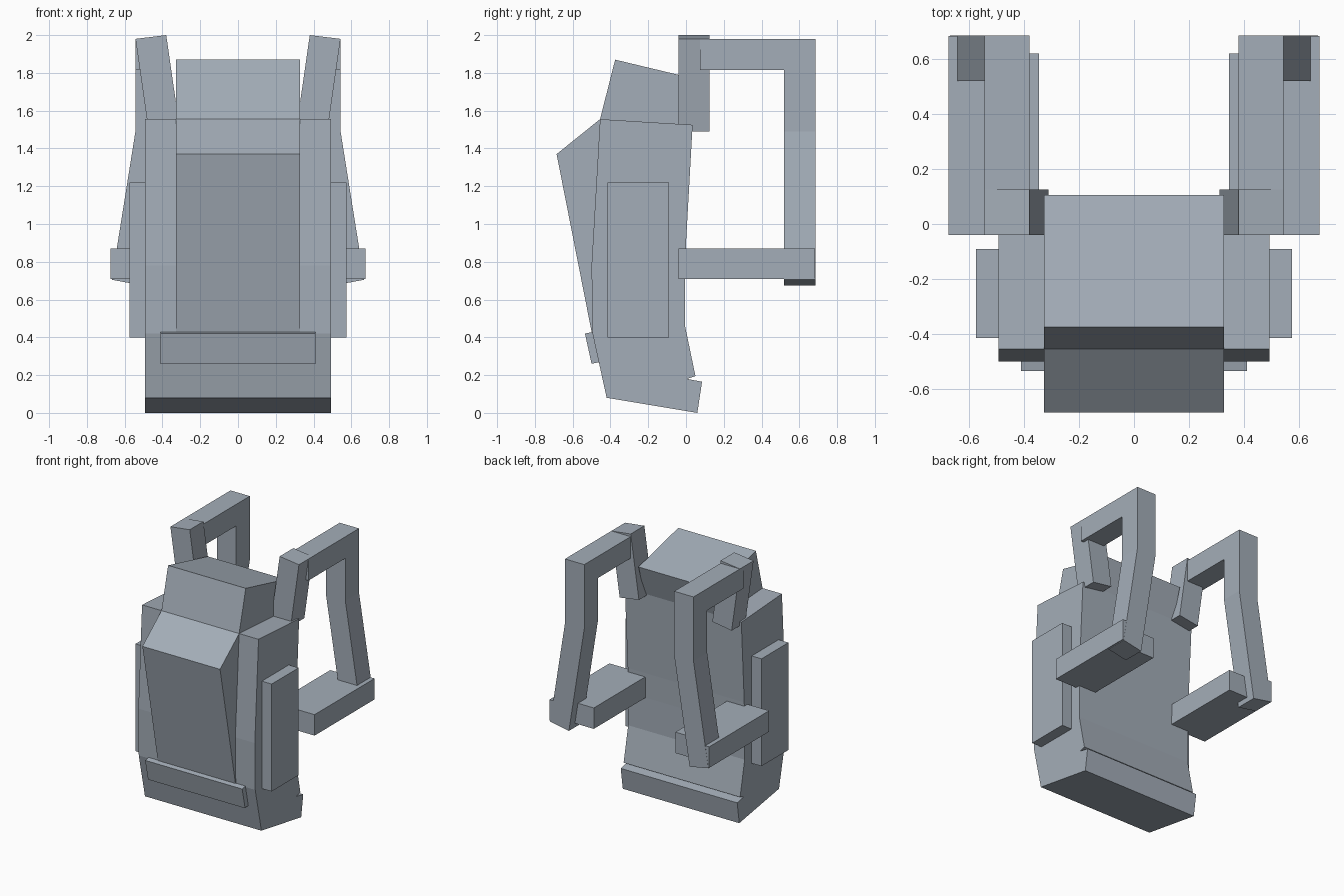
import bpy, bmesh
from mathutils import Vector

if "Cube" in bpy.data.objects:
    bpy.data.objects.remove(bpy.data.objects["Cube"])

# Blue-grey cloth
cloth = bpy.data.materials.new("cloth")
cloth.diffuse_color = (.37, .42, .48, 1)
cloth.use_nodes = True
cloth.node_tree.nodes["Principled BSDF"].inputs["Base Color"].default_value = cloth.diffuse_color


def prism(name, profile, axis, lo, hi, mirror=False):
    """Extrude a 2D profile along an axis; the profile uses the other two axes in order."""
    def point(p, d):
        c = list(p)
        c.insert("xyz".index(axis), d)
        return Vector(c)

    bm = bmesh.new()
    a = [bm.verts.new(point(p, lo)) for p in profile]
    b = [bm.verts.new(point(p, hi)) for p in profile]
    bm.faces.new(a)
    bm.faces.new(b[::-1])
    n = len(profile)
    for i in range(n):
        j = (i + 1) % n
        bm.faces.new((a[i], b[i], b[j], a[j]))
    bmesh.ops.recalc_face_normals(bm, faces=bm.faces)
    mesh = bpy.data.meshes.new(name)
    bm.to_mesh(mesh)
    bm.free()
    mesh.materials.append(cloth)
    obj = bpy.data.objects.new(name, mesh)
    bpy.context.collection.objects.link(obj)
    if mirror:
        obj.modifiers.new("Mirror", 'MIRROR').use_mirror_merge = False
    return obj


def rect(a0, a1, b0, b1):
    return [(a0, b0), (a1, b0), (a1, b1), (a0, b1)]


# Main sack with padded lip at the bottom of the back
prism("pack_body", [(-.42, .08), (.06, 0), (.085, .165), (.005, .18), (.05, .195),
                    (-.005, .46), (-.005, .71), (0, .9), (.035, 1.525), (-.455, 1.555),
                    (-.5, .78), (-.495, .42)], "x", -.492, .492)

# Lid on top and bulging front pouch
prism("top_lid", [(-.455, 1.555), (-.375, 1.87), (.105, 1.755), (.035, 1.525)],
      "x", -.328, .328)
prism("front_pouch", [(-.455, 1.555), (-.685, 1.37), (-.498, .42), (-.45, .42)],
      "x", -.328, .328)

# Band low on the front
prism("front_band", [(-.535, .42), (-.50, .26), (-.45, .27), (-.485, .43)],
      "x", -.41, .41)

# Side pockets
prism("side_pocket", rect(-.415, -.09, .4, 1.22), "x", .47, .575, mirror=True)

# Shoulder straps: slanted anchor, top run, bent rear run, lower run
prism("strap_anchor", [(.38, 2), (.543, 1.98), (.473, 1.49), (.31, 1.515)],
      "y", -.04, .125, mirror=True)
prism("strap_top", rect(.38, .543, 1.815, 1.98), "y", .075, .52, mirror=True)
prism("strap_rear", [(.38, 1.98), (.543, 1.98), (.543, 1.49), (.668, .705),
                     (.51, .675), (.38, 1.49)], "y", .52, .685, mirror=True)
prism("strap_lower", [(.345, -.04), (.675, -.04), (.675, .684), (.53, .684),
                      (.53, .62), (.345, .62)], "z", .71, .87, mirror=True)
